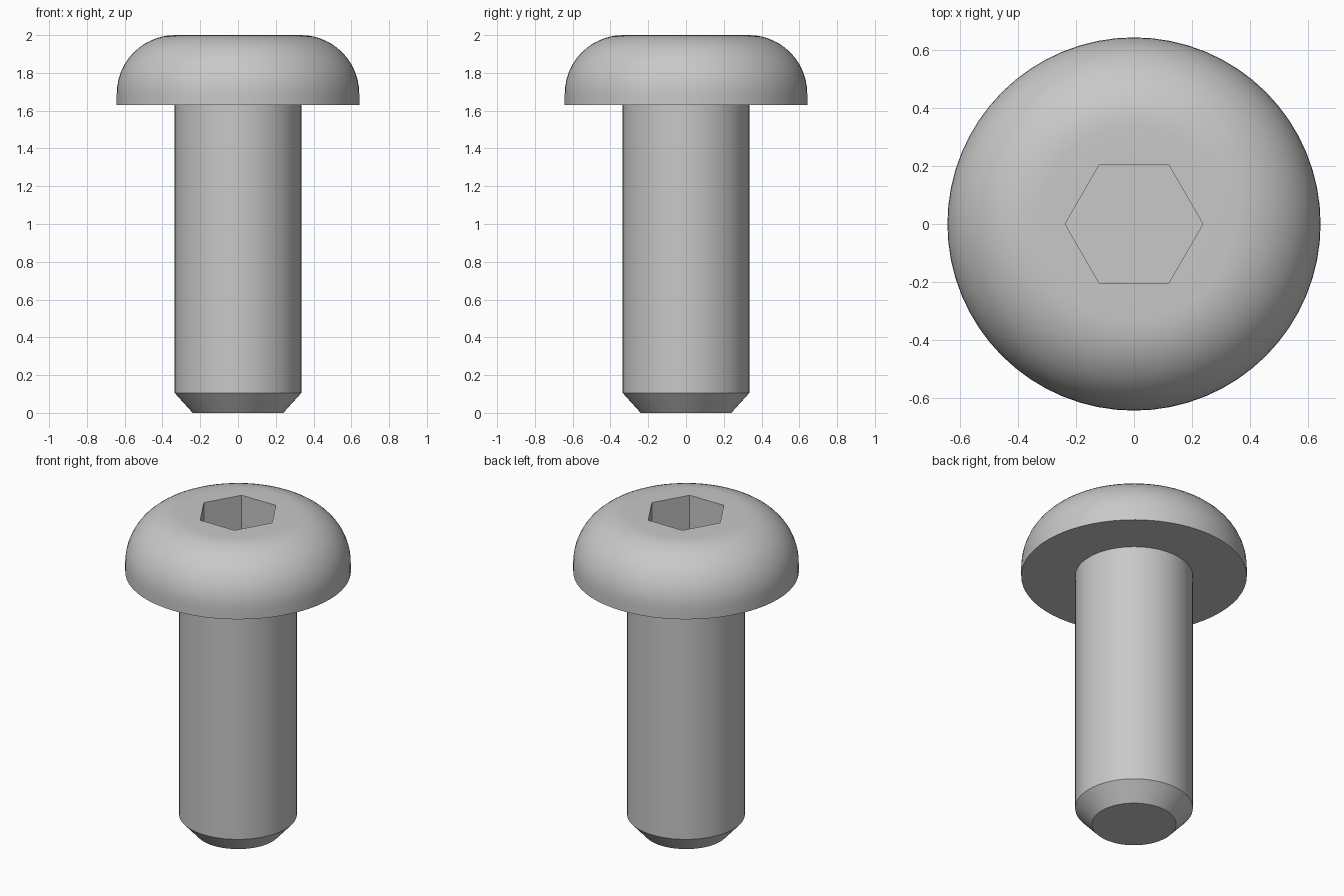
import bpy
import bmesh
from math import cos, sin, pi, radians

SEGMENTS = 64
SHANK_R, TIP_R, CHAMFER_Z = 0.335, 0.24, 0.105
HEAD_R, HEAD_Z, TOP_Z, ROUND = 0.642, 1.63, 2.0, 0.31
HEX_R, HEX_DEPTH = 0.237, 0.26

cube = bpy.data.objects.get("Cube")
if cube:
    bpy.data.objects.remove(cube, do_unlink=True)

steel = bpy.data.materials.new("grey_steel")
steel.use_nodes = True
steel.diffuse_color = (0.58, 0.58, 0.58, 1)
steel.node_tree.nodes["Principled BSDF"].inputs["Base Color"].default_value = (0.58, 0.58, 0.58, 1)


def lathe(name, profile, sides):
    """Closed solid of revolution from (radius, height) points, bottom to top."""
    bm = bmesh.new()
    rings = [[bm.verts.new((r * cos(2 * pi * i / sides), r * sin(2 * pi * i / sides), z))
              for i in range(sides)] for r, z in profile]
    for low, high in zip(rings, rings[1:]):
        for i in range(sides):
            j = (i + 1) % sides
            bm.faces.new((low[i], low[j], high[j], high[i]))
    bm.faces.new(rings[0][::-1])
    bm.faces.new(rings[-1])
    bmesh.ops.recalc_face_normals(bm, faces=bm.faces)
    mesh = bpy.data.meshes.new(name)
    bm.to_mesh(mesh)
    bm.free()
    mesh.materials.append(steel)
    obj = bpy.data.objects.new(name, mesh)
    bpy.context.collection.objects.link(obj)
    return obj


# Chamfered shank, flat head underside and rounded head edge
profile = [(TIP_R, 0), (SHANK_R, CHAMFER_Z), (SHANK_R, HEAD_Z), (HEAD_R, HEAD_Z)]
steps = 14
for k in range(steps + 1):
    a = pi / 2 * k / steps
    profile.append((HEAD_R - ROUND + ROUND * cos(a), TOP_Z - ROUND + ROUND * sin(a)))
screw = lathe("button_head_screw", profile, SEGMENTS)

# Hexagonal drive socket cut into the head
cutter = lathe("socket_cutter", [(HEX_R, TOP_Z - HEX_DEPTH), (HEX_R, TOP_Z + 0.1)], 6)
cutter.hide_render = True
cut = screw.modifiers.new("hex_socket", 'BOOLEAN')
cut.operation = 'DIFFERENCE'
cut.solver = 'EXACT'
cut.object = cutter

bpy.ops.object.select_all(action='DESELECT')
bpy.context.view_layer.objects.active = screw
screw.select_set(True)
bpy.ops.object.modifier_apply(modifier=cut.name)
bpy.data.objects.remove(cutter, do_unlink=True)
bpy.ops.object.shade_smooth_by_angle(angle=radians(30))
